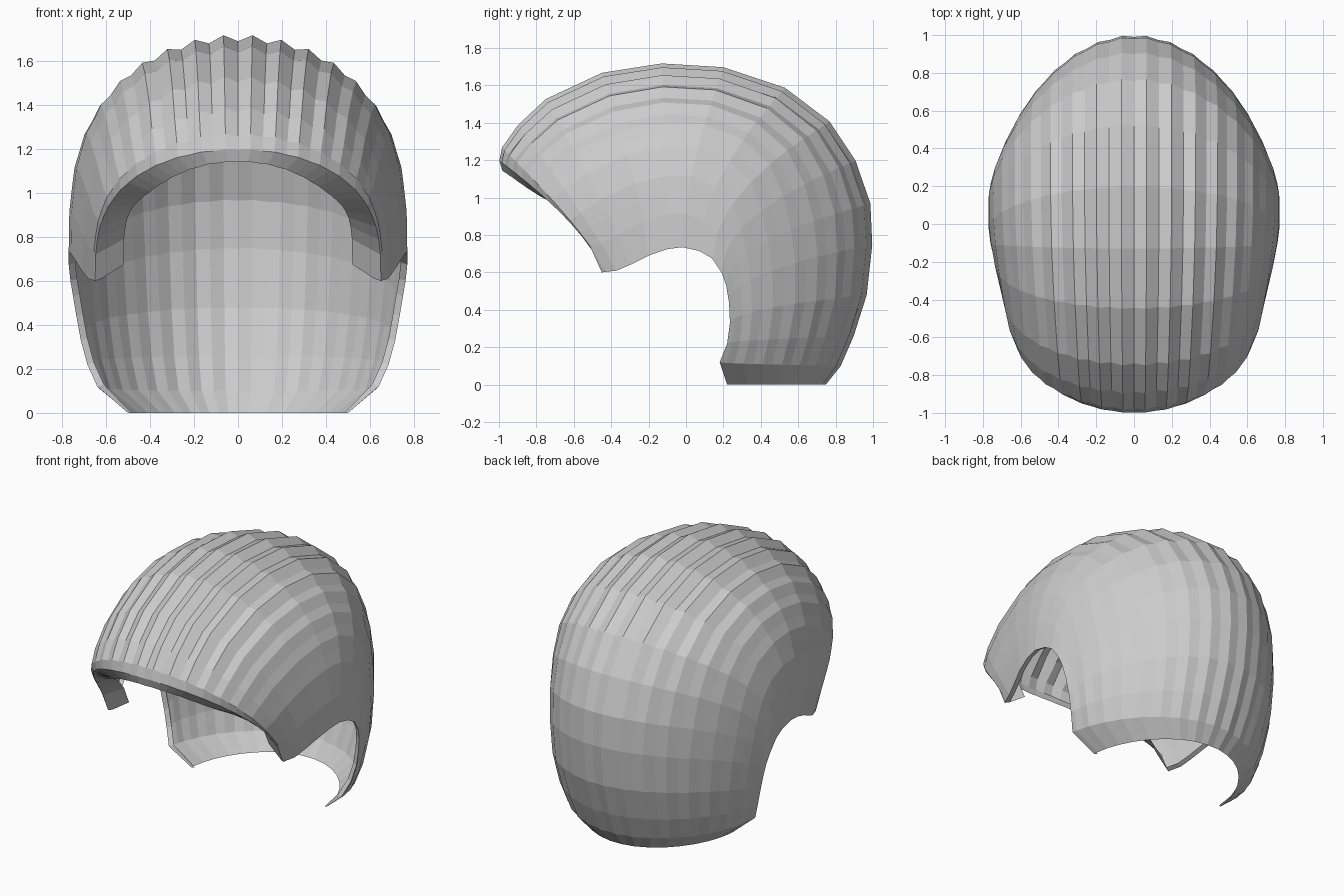
import bpy, bmesh, math

if "Cube" in bpy.data.objects:
    bpy.data.objects.remove(bpy.data.objects["Cube"])

# Stations fanning around the ear, from brow over the crown to the nape:
# (centre y, centre z, hem y, hem z, hem half width, groove strength, depth exponent)
STATIONS = [
    (-1.00, 1.20, -.45, .600, .650, .2, .95), (-.985, 1.27, -.43, .603, .658, .6, .8),
    (-.90, 1.39, -.37, .61, .682, 1, .75), (-.75, 1.53, -.30, .64, .705, 1, .78),
    (-.45, 1.67, -.20, .69, .738, 1, .9), (-.13, 1.72, -.10, .725, .760, 1, 1),
    (.20, 1.70, -.02, .735, .770, 1, 1.1), (.53, 1.59, .07, .715, .770, .9, 1.2),
    (.77, 1.41, .14, .675, .770, .7, 1.3), (.91, 1.20, .19, .60, .762, .5, 1.4),
    (.99, .97, .215, .53, .750, .4, 1.45), (1.00, .75, .23, .44, .735, .4, 1.4),
    (.97, .48, .235, .33, .715, .5, 1.35), (.90, .26, .22, .22, .685, .7, 1.3),
    (.83, .10, .18, .12, .640, .6, 1.2), (.75, .00, .22, .00, .500, .2, 1.2),
]
HALF = 18  # segments on each side: nine locks of hair


def section(oy, oz, hy, hz, w, groove, py):
    """Arch from one ear hem over the centre to the other, pleated into locks."""
    pz = .66 if oy < -.95 else .69
    pts = []
    for i in range(-HALF, HALF + 1):
        a = i / HALF * math.pi / 2
        c = max(math.cos(a), 0)
        dip = groove if i % 2 == 0 and abs(i) < HALF else 0
        k = 1 - .03 * dip * c
        side = .012 if oz < .6 else .004   # nape locks are cut deeper at the sides
        pts.append((w * math.sin(a) * (1 - side * dip),
                    hy + (oy - hy) * k * c ** py,
                    hz + (oz - hz) * k * c ** pz))
    # narrow inward fold along both ear hems
    d = .03 if hz > .05 else .015
    fold = [(s * (w - d), hy + .012, hz + (.01 if hz > .05 else 0)) for s in (-1, 1)]
    return [fold[0]] + pts + [fold[1]]


rows = [section(*s) for s in STATIONS]

# Lip turned inward under the fringe, closing into the sideburn folds
lip = [rows[0][0]]
for x, y, z in rows[0][1:-1]:
    s = min(abs(x) / .65, 1)
    lip.append((x * .8, y + .015 + .02 * s, z - .055 + .13 * s ** 8))
lip.append(rows[0][-1])
rows.insert(0, lip)

bm = bmesh.new()
grid = [[bm.verts.new(p) for p in row] for row in rows]
for r0, r1 in zip(grid, grid[1:]):
    for i in range(len(r0) - 1):
        bm.faces.new((r0[i], r0[i + 1], r1[i + 1], r1[i]))
bmesh.ops.remove_doubles(bm, verts=bm.verts, dist=1e-5)
bmesh.ops.recalc_face_normals(bm, faces=bm.faces)
# Open shell: make sure the normals face outward at the crown
top = max(bm.faces, key=lambda f: f.calc_center_median().z)
if top.normal.z < 0:
    bmesh.ops.reverse_faces(bm, faces=bm.faces)

mesh = bpy.data.meshes.new("hair_shell")
bm.to_mesh(mesh)
bm.free()
hair = bpy.data.objects.new("hair_shell", mesh)
bpy.context.collection.objects.link(hair)
